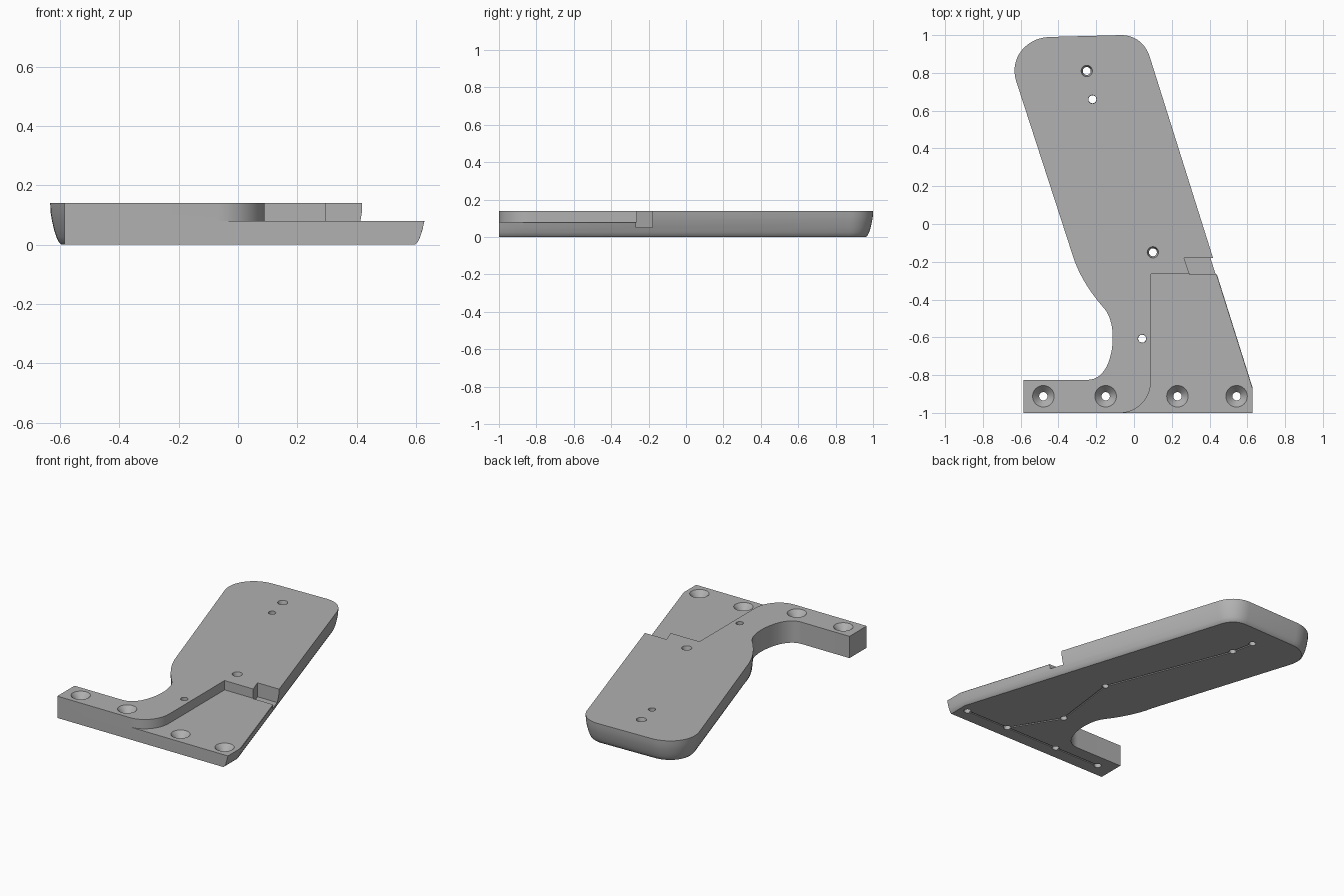
import bpy, bmesh, math
from mathutils import Vector

if "Cube" in bpy.data.objects:
    bpy.data.objects.remove(bpy.data.objects["Cube"])

grey = bpy.data.materials.new("plain_grey")
grey.use_nodes = True
grey.diffuse_color = (0.44, 0.44, 0.44, 1)
grey.node_tree.nodes["Principled BSDF"].inputs["Base Color"].default_value = grey.diffuse_color


def loft(name, rings):
    """Closed solid through rings of 3D points."""
    bm = bmesh.new()
    loops = [[bm.verts.new(p) for p in ring] for ring in rings]
    n = len(loops[0])
    for a, b in zip(loops, loops[1:]):
        for i in range(n):
            j = (i + 1) % n
            bm.faces.new((a[i], a[j], b[j], b[i]))
    bm.faces.new(loops[0])
    bm.faces.new(loops[-1])
    bmesh.ops.recalc_face_normals(bm, faces=bm.faces)
    mesh = bpy.data.meshes.new(name)
    bm.to_mesh(mesh)
    bm.free()
    mesh.materials.append(grey)
    obj = bpy.data.objects.new(name, mesh)
    bpy.context.collection.objects.link(obj)
    return obj


def prism(name, pts, low, high):
    return loft(name, [[(x, y, z) for x, y in pts] for z in (low, high)])


def curve(a, b, c, d, steps=14):
    """Points of a cubic curve between two ends, ends included."""
    a, b, c, d = map(Vector, (a, b, c, d))
    out = []
    for k in range(steps + 1):
        t = k / steps
        s = 1 - t
        p = a * s**3 + b * 3 * s * s * t + c * 3 * s * t * t + d * t**3
        out.append((p.x, p.y))
    return out


def cut(body, cutter):
    """Subtract a cutter and discard it."""
    mod = body.modifiers.new("cut", "BOOLEAN")
    mod.operation = "DIFFERENCE"
    mod.solver = "EXACT"
    mod.object = cutter
    bpy.context.view_layer.update()
    deps = bpy.context.evaluated_depsgraph_get()
    mesh = bpy.data.meshes.new_from_object(body.evaluated_get(deps))
    body.modifiers.clear()
    body.data = mesh
    bpy.data.objects.remove(cutter)


# Outline of the slanted pad with its foot bar, counterclockwise
outline = [(-0.585, -1), (0.634, -1), (0.634, -0.865)]
outline += curve((0.085, 0.88), (0.065, 0.95), (0.01, 1), (-0.07, 1))
outline += curve((-0.45, 0.99), (-0.57, 0.985), (-0.66, 0.88), (-0.625, 0.76))
outline += curve((-0.32, -0.18), (-0.28, -0.30), (-0.20, -0.40), (-0.155, -0.45))
outline += curve((-0.155, -0.45), (-0.10, -0.52), (-0.10, -0.66), (-0.145, -0.755))[1:]
outline += curve((-0.145, -0.755), (-0.17, -0.80), (-0.20, -0.825), (-0.25, -0.825))[1:]
outline.append((-0.585, -0.825))


def inset_ring(z, amount):
    """Outline pulled inward, fading out at the waist and foot bar."""
    ring = []
    n = len(outline)
    for i, (x, y) in enumerate(outline):
        p, q = Vector(outline[i - 1]), Vector(outline[(i + 1) % n])
        v = Vector((x, y))
        t = (v - p).normalized() + (q - v).normalized()
        inward = Vector((-t.y, t.x)).normalized()
        weight = 1.0
        if x < 0 and y < 0:
            weight = max(0.0, min(1.0, (y + 0.45) / 0.3))
        if y == -1:
            inward = Vector((-1, 0))
        v += inward * amount * weight
        ring.append((v.x, v.y, z))
    return ring


# Rounded underside profile: height, inset
profile = [(0, 0.038), (0.008, 0.029), (0.025, 0.021), (0.05, 0.013),
           (0.08, 0.006), (0.11, 0.001), (0.14, 0)]
body = loft("mounting_plate", [inset_ring(z, d) for z, d in profile])

# Lowered front corner with a rounded inner wall
step = curve((0.09, -0.83), (0.09, -0.92), (0.02, -1), (-0.07, -1))
step += [(-0.07, -1.1), (0.8, -1.1), (0.8, -0.265), (0.09, -0.265)]
cut(body, prism("step_cutter", step, 0.08, 0.3))

# Deeper side notch
notch = [(0.265, -0.18), (0.295, -0.268), (0.7, -0.268), (0.7, -0.18)]
cut(body, prism("notch_cutter", notch, 0.05, 0.3))

# Small bevel on the slanted edge of the lowered corner
start, end = Vector((0.437, -0.268, 0.08)), Vector((0.628, -0.875, 0.08))
out = Vector((0.95, 0.3, 0))
cut(body, loft("bevel_cutter", [
    [p + out * -0.008 + Vector((0, 0, 0.01)), p + out * 0.04 - Vector((0, 0, 0.05)),
     p + out * 0.04 + Vector((0, 0, 0.01))] for p in (start, end)]))


# Through holes with countersinks
def hole(x, y, top, radius, rim, depth):
    def ring(r, z):
        return [(x + r * math.cos(a), y + r * math.sin(a), z)
                for a in (math.tau * k / 32 for k in range(32))]
    cut(body, loft("hole_cutter", [ring(radius, -0.05), ring(radius, top - depth),
                                   ring(rim, top), ring(rim, top + 0.05)]))


bar = [(-0.48, -0.912), (-0.15, -0.912), (0.23, -0.912), (0.543, -0.912)]
pad = [(-0.25, 0.81), (-0.22, 0.66), (0.10, -0.15), (0.043, -0.607)]
for x, y in bar:
    hole(x, y, 0.14 if x < 0 else 0.08, 0.022, 0.057, 0.04)
for i, (x, y) in enumerate(pad):
    hole(x, y, 0.14, 0.021, 0.022 if i % 2 else 0.03, 0.03)

# Thin grooves linking the holes on the underside
route = pad + [bar[2]]
for a, b in list(zip(route, route[1:])) + list(zip(bar, bar[1:])):
    a, b = Vector(a), Vector(b)
    d = (b - a).normalized()
    s = Vector((-d.y, d.x)) * 0.005
    cut(body, prism("groove_cutter", [tuple(a - s), tuple(b - s), tuple(b + s), tuple(a + s)],
                    -0.02, 0.006))

# Smooth the curved walls, keep edges crisp
bpy.ops.object.select_all(action="DESELECT")
body.select_set(True)
bpy.context.view_layer.objects.active = body
bpy.ops.object.shade_smooth_by_angle(angle=math.radians(30))
